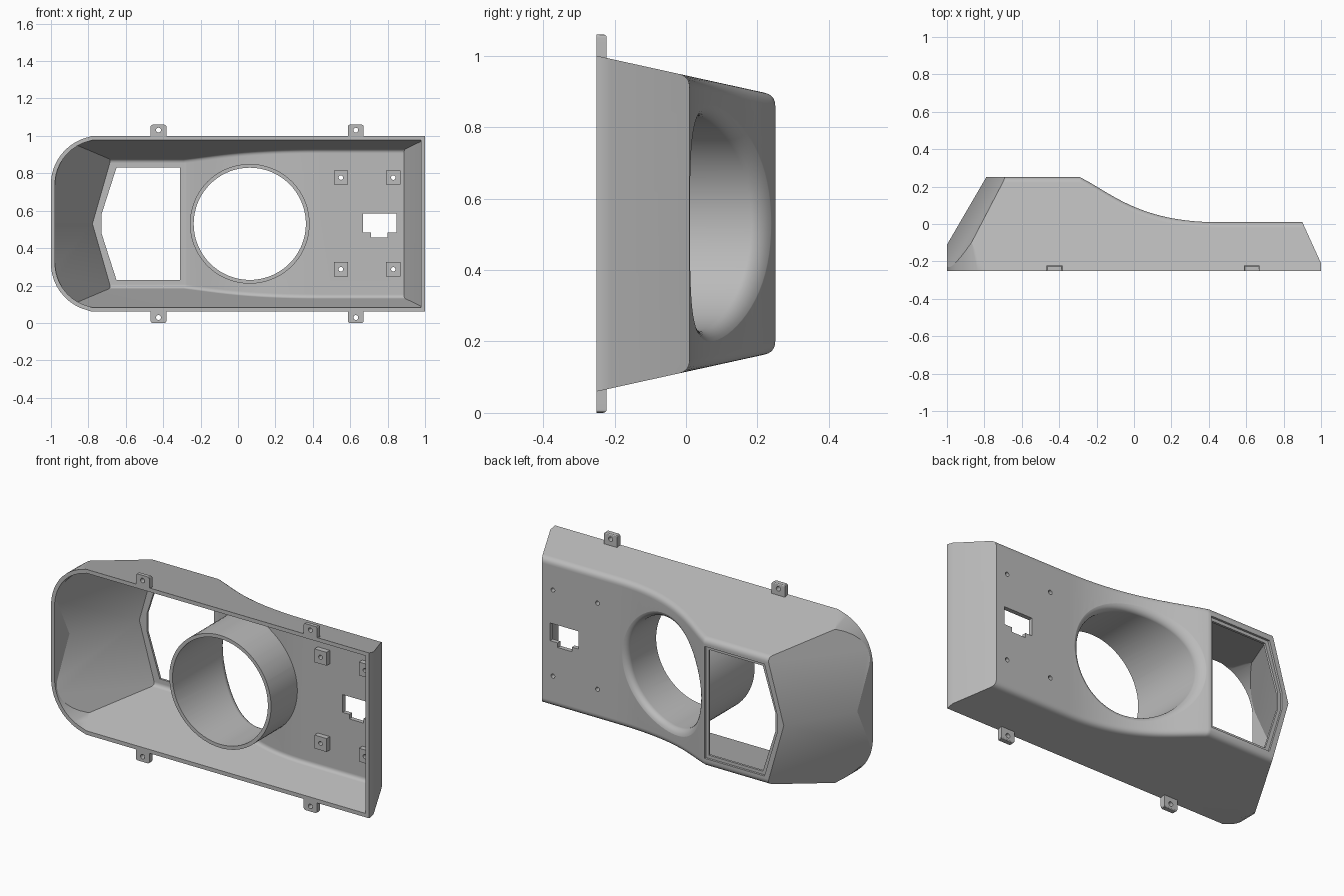
import bpy, bmesh, math
from mathutils import Vector

if "Cube" in bpy.data.objects:
    bpy.data.objects.remove(bpy.data.objects["Cube"], do_unlink=True)

MID = 0.53          # height of the symmetry plane
FRONT, WALL = -0.25, 0.022
DUCT_X, DUCT_R = 0.063, 0.30

grey = bpy.data.materials.new("plain_grey")
grey.use_nodes = True
grey.diffuse_color = (0.5, 0.5, 0.5, 1)
grey.node_tree.nodes["Principled BSDF"].inputs["Base Color"].default_value = (0.5, 0.5, 0.5, 1)


def to_object(bm, name):
    bmesh.ops.recalc_face_normals(bm, faces=bm.faces[:])
    mesh = bpy.data.meshes.new(name)
    bm.to_mesh(mesh)
    bm.free()
    mesh.materials.append(grey)
    obj = bpy.data.objects.new(name, mesh)
    bpy.context.collection.objects.link(obj)
    return obj


def activate(obj):
    bpy.ops.object.select_all(action='DESELECT')
    obj.select_set(True)
    bpy.context.view_layer.objects.active = obj


def boolean(obj, tool, operation='DIFFERENCE'):
    mod = obj.modifiers.new("cut", 'BOOLEAN')
    mod.object, mod.operation, mod.solver = tool, operation, 'EXACT'
    activate(obj)
    bpy.ops.object.modifier_apply(modifier=mod.name)
    bpy.data.objects.remove(tool, do_unlink=True)


def finish(obj):
    activate(obj)
    bpy.ops.object.shade_smooth_by_angle(angle=math.radians(28))
    obj.modifiers.new("even_normals", 'WEIGHTED_NORMAL').keep_sharp = True


def loft(rings, name):
    bm = bmesh.new()
    loops = [[bm.verts.new(p) for p in ring] for ring in rings]
    for a, b in zip(loops, loops[1:]):
        for i in range(len(a)):
            j = (i + 1) % len(a)
            bm.faces.new((a[i], a[j], b[j], b[i]))
    bm.faces.new(loops[0])
    bm.faces.new(loops[-1])
    return to_object(bm, name)


def prism(points, y0, y1, name="tool"):
    return loft([[(x, y, z) for x, z in points] for y in (y0, y1)], name)


def circle(x, z, r, n=16):
    return [(x + r * math.cos(math.tau * i / n), z + r * math.sin(math.tau * i / n)) for i in range(n)]


def box(x, z, w, h):
    return [(x - w, z - h), (x + w, z - h), (x + w, z + h), (x - w, z + h)]


# back profile: high plateau, S-curve, low plateau
def bezier(t, a, b, c, d):
    s = 1 - t
    return s**3 * a + 3 * s * s * t * b + 3 * s * t * t * c + t**3 * d


profile = [(-1.3, 0.25)]
profile += [(bezier(i / 28, -0.29, -0.14, 0.02, 0.44), bezier(i / 28, 0.25, 0.18, 0.01, 0.01)) for i in range(29)]
profile += [(1.3, 0.01)]


def back(x):
    for (xa, ya), (xb, yb) in zip(profile, profile[1:]):
        if x <= xb:
            return ya + (yb - ya) * (x - xa) / (xb - xa)
    return profile[-1][1]


def housing(inset, back_inset, radius, y_front, name):
    """Drafted body lofted along x, then trimmed by the end planes."""
    def half(y):
        return 0.47 - 0.22 * (y - FRONT) - inset

    rings = []
    for x, yb in profile:
        yb -= back_inset
        start = Vector((yb - radius, half(yb - radius)))
        corner = Vector((yb, half(yb)))
        end = Vector((yb, half(yb) - radius))
        side = [Vector((y_front, half(y_front)))]
        for i in range(6):
            t = i / 5
            side.append(start * (1 - t)**2 + corner * 2 * t * (1 - t) + end * t * t)
        rings.append([(x, p.x, MID + p.y) for p in side] + [(x, p.x, MID - p.y) for p in reversed(side)])
    obj = loft(rings, name)

    planes = [((1, 0, MID), (1, 0, 0)), ((0.9, 0.01, MID), (0.22, 0.1, 0)), ((-1, 0, MID), (-1, 0, 0))]
    for s in (1, -1):
        planes.append(((-0.79, 0.25, MID), (-1, 0.583, s * 0.2857)))
        for angle in range(108, 180, 8):
            a = math.radians(angle)
            n = Vector((math.cos(a), 0, s * math.sin(a)))
            planes.append((Vector((-0.74, 0, MID + s * 0.21)) + n * 0.26, n))
    bm = bmesh.new()
    bm.from_mesh(obj.data)
    for co, no in planes:
        no = Vector(no).normalized()
        bmesh.ops.bisect_plane(bm, geom=bm.verts[:] + bm.edges[:] + bm.faces[:], dist=1e-5,
                               plane_co=Vector(co) - no * inset, plane_no=no, clear_outer=True)
        rim = [e for e in bm.edges if e.is_boundary]
        if rim:
            bmesh.ops.holes_fill(bm, edges=rim, sides=0)
    bmesh.ops.recalc_face_normals(bm, faces=bm.faces[:])
    bm.to_mesh(obj.data)
    bm.free()
    return obj


# hollow shell, leaving the duct wall standing inside
shell = housing(0, 0, 0.03, FRONT, "housing_shell")
cavity = housing(WALL, 0.025, 0.02, -0.32, "cavity")
boolean(cavity, prism(circle(DUCT_X, MID, DUCT_R + 0.02, 72), -0.4, 0.4))
boolean(shell, cavity)

# duct bore with a rounded mouth that follows the back surface
FLARE = 0.04
bore = [[(x, -0.4, z) for x, z in circle(DUCT_X, MID, DUCT_R, 72)]]
for i in range(7):
    a = math.pi / 2 * i / 6
    ring = circle(DUCT_X, MID, DUCT_R + FLARE * (1 - math.cos(a)), 72)
    bore.append([(x, back(x) - FLARE * (1 - math.sin(a)) + 0.001, z) for x, z in ring])
bore.append([(x, 0.4, z) for x, y, z in bore[-1]])
boolean(shell, loft(bore, "bore"))


# window opening with a shallow recess around it on the back
def window(m):
    upper = [(-0.31 + m, 0.3 + m), (-0.65 - m, 0.3 + m), (-0.73 - m, 0.05)]
    return [(x, MID + z) for x, z in upper] + [(x, MID - z) for x, z in reversed(upper)]


boolean(shell, prism(window(0), 0.1, 0.4))
boolean(shell, prism(window(0.018), 0.238, 0.4))

# notched socket opening
socket = [(0.668, 0.585), (0.848, 0.585), (0.848, 0.484), (0.8, 0.484),
          (0.8, 0.458), (0.711, 0.458), (0.711, 0.484), (0.668, 0.484)]
boolean(shell, prism(socket, -0.1, 0.1))

# drilled mounting pads
for x in (0.55, 0.83):
    for z in (MID - 0.243, MID + 0.247):
        boolean(shell, prism(box(x, z, 0.038, 0.038), -0.045, -0.004), 'UNION')
        boolean(shell, prism(circle(x, z, 0.012), -0.1, 0.1))
finish(shell)

# screw tabs on the top and bottom rim
for x, side in ((-0.425, "right"), (0.63, "left")):
    for s, level in ((1, "upper"), (-1, "lower")):
        tab = prism(box(x, MID + s * 0.497, 0.042, 0.033), FRONT, -0.222, f"{level}_{side}_tab")
        bm = bmesh.new()
        bm.from_mesh(tab.data)
        outer = [e for e in bm.edges if all((v.co.z - MID) * s > 0.5 for v in e.verts)
                 and max(v.co.y for v in e.verts) > -0.23]
        bmesh.ops.bevel(bm, geom=outer, offset=0.01, segments=3, profile=0.5, affect='EDGES')
        bm.to_mesh(tab.data)
        bm.free()
        boolean(tab, prism(circle(x, MID + s * 0.501, 0.013), -0.4, 0))
        finish(tab)
